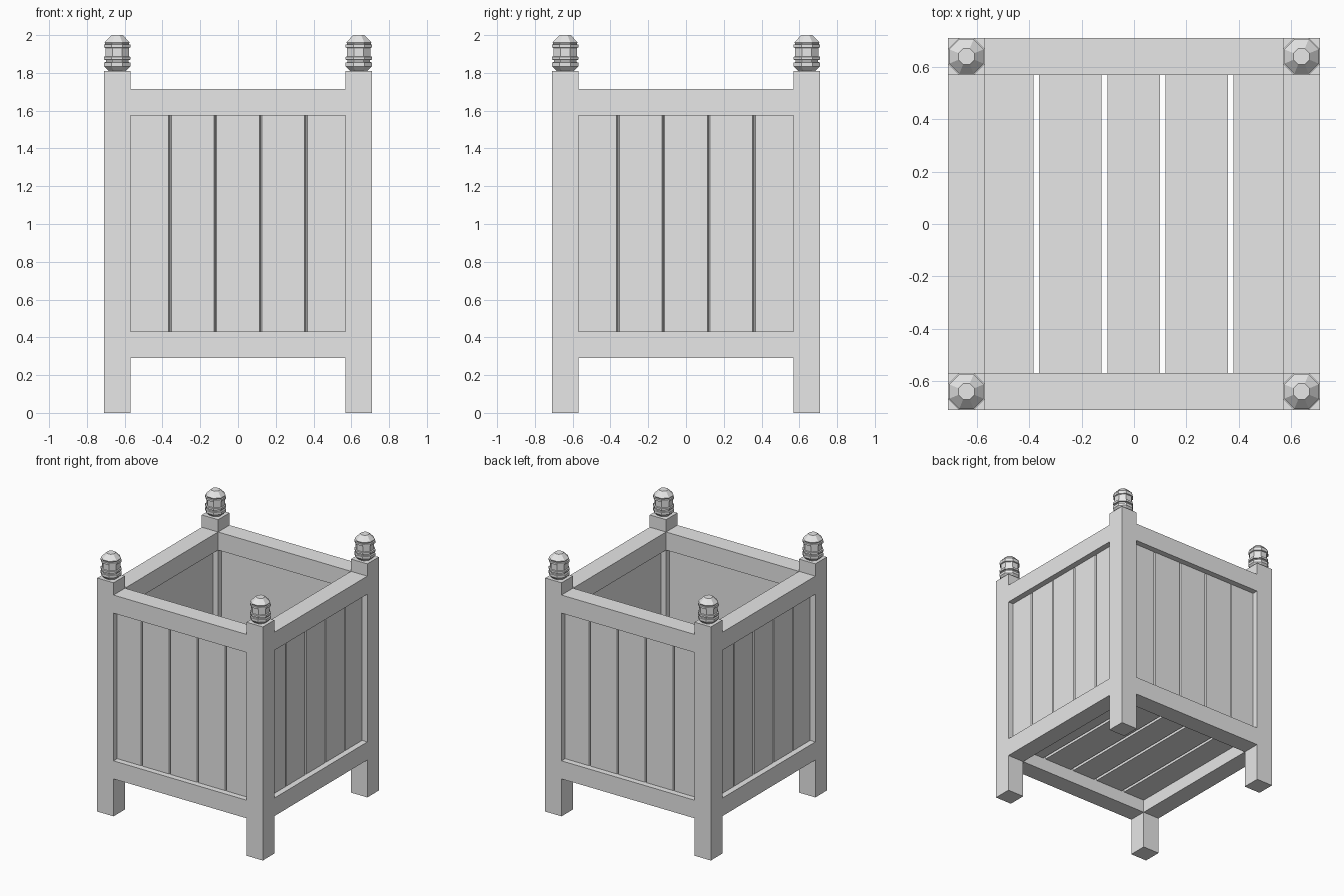
import bpy, bmesh
from math import radians, cos, sin, pi

cube = bpy.data.objects.get("Cube")
if cube:
    bpy.data.objects.remove(cube, do_unlink=True)

# Single painted-wood colour
GREY = (0.8, 0.8, 0.8, 1)
paint = bpy.data.materials.new("plain grey")
paint.use_nodes = True
paint.diffuse_color = GREY
paint.node_tree.nodes["Principled BSDF"].inputs["Base Color"].default_value = GREY

OUT, IN = 0.71, 0.57          # outer and inner faces of the frame
MID = (OUT + IN) / 2
WIDTH = OUT - IN
POST_TOP = 1.81


def finish(name, bm):
    bmesh.ops.recalc_face_normals(bm, faces=bm.faces)
    mesh = bpy.data.meshes.new(name)
    bm.to_mesh(mesh)
    bm.free()
    mesh.materials.append(paint)
    obj = bpy.data.objects.new(name, mesh)
    bpy.context.collection.objects.link(obj)
    return obj


def box(name, low, high):
    bm = bmesh.new()
    bmesh.ops.create_cube(bm, size=1)
    for v in bm.verts:
        v.co = [h if c > 0 else l for c, l, h in zip(v.co, low, high)]
    return finish(name, bm)


def prism(name, outline, z0, z1):
    """Extrude a plan outline upwards."""
    bm = bmesh.new()
    face = bm.faces.new([bm.verts.new((x, y, z0)) for x, y in outline])
    top = bmesh.ops.extrude_face_region(bm, geom=[face])["geom"]
    for v in top:
        if isinstance(v, bmesh.types.BMVert):
            v.co.z = z1
    return finish(name, bm)


def lathe(name, profile, x, y, sides=8):
    """Faceted turning with flats facing the axes."""
    bm = bmesh.new()
    rings = []
    for apothem, z in profile:
        r = apothem / cos(pi / sides)
        angles = [(i + 0.5) * 2 * pi / sides for i in range(sides)]
        rings.append([bm.verts.new((x + r * cos(a), y + r * sin(a), z)) for a in angles])
    for a, b in zip(rings, rings[1:]):
        for i in range(sides):
            j = (i + 1) % sides
            bm.faces.new((a[i], a[j], b[j], b[i]))
    bm.faces.new(rings[0])
    bm.faces.new(rings[-1])
    return finish(name, bm)


# Corner posts with turned finials
finial = [(0.045, POST_TOP), (0.07, 1.835), (0.07, 1.855), (0.06, 1.857),
          (0.06, 1.868), (0.07, 1.87), (0.07, 1.885), (0.062, 1.888),
          (0.062, 1.932), (0.07, 1.935), (0.07, 1.95), (0.062, 1.952),
          (0.066, 1.962), (0.03, 2.0)]
for sx, side in ((-1, "right"), (1, "left")):
    for sy, end in ((-1, "front"), (1, "back")):
        x, y, h = sx * MID, sy * MID, WIDTH / 2
        box(f"{end}_{side}_post", (x - h, y - h, 0), (x + h, y + h, POST_TOP))
        lathe(f"{end}_{side}_finial", finial, x, y)

# Panel outline: plain inside, V-grooves between five slats outside
PANEL_OUT, PANEL_IN, GROOVE = 0.665, 0.615, 0.007
seams = [-0.36, -0.12, 0.12, 0.36]
outline = [(IN, -PANEL_IN), (-IN, -PANEL_IN), (-IN, -PANEL_OUT)]
for s in seams:
    outline += [(s - GROOVE, -PANEL_OUT), (s, -PANEL_OUT + 2 * GROOVE), (s + GROOVE, -PANEL_OUT)]
outline.append((IN, -PANEL_OUT))

# Four identical sides: two rails and a recessed panel
for i, side in enumerate(("front", "left", "back", "right")):
    parts = [
        box(f"{side}_top_rail", (-IN, -OUT, 1.575), (IN, -IN, 1.715)),
        box(f"{side}_bottom_rail", (-IN, -OUT, 0.29), (IN, -IN, 0.43)),
        prism(f"{side}_panel", outline, 0.43, 1.575),
    ]
    for part in parts:
        part.rotation_euler.z = radians(90 * i)

# Floor boards with drainage gaps
GAP = 0.011
edges = [-IN - GAP, -0.373, -0.113, 0.11, 0.37, IN + GAP]
for i, (a, b) in enumerate(zip(edges, edges[1:])):
    box(f"floor_board_{i + 1}", (a + GAP, -IN, 0.39), (b - GAP, IN, 0.43))
